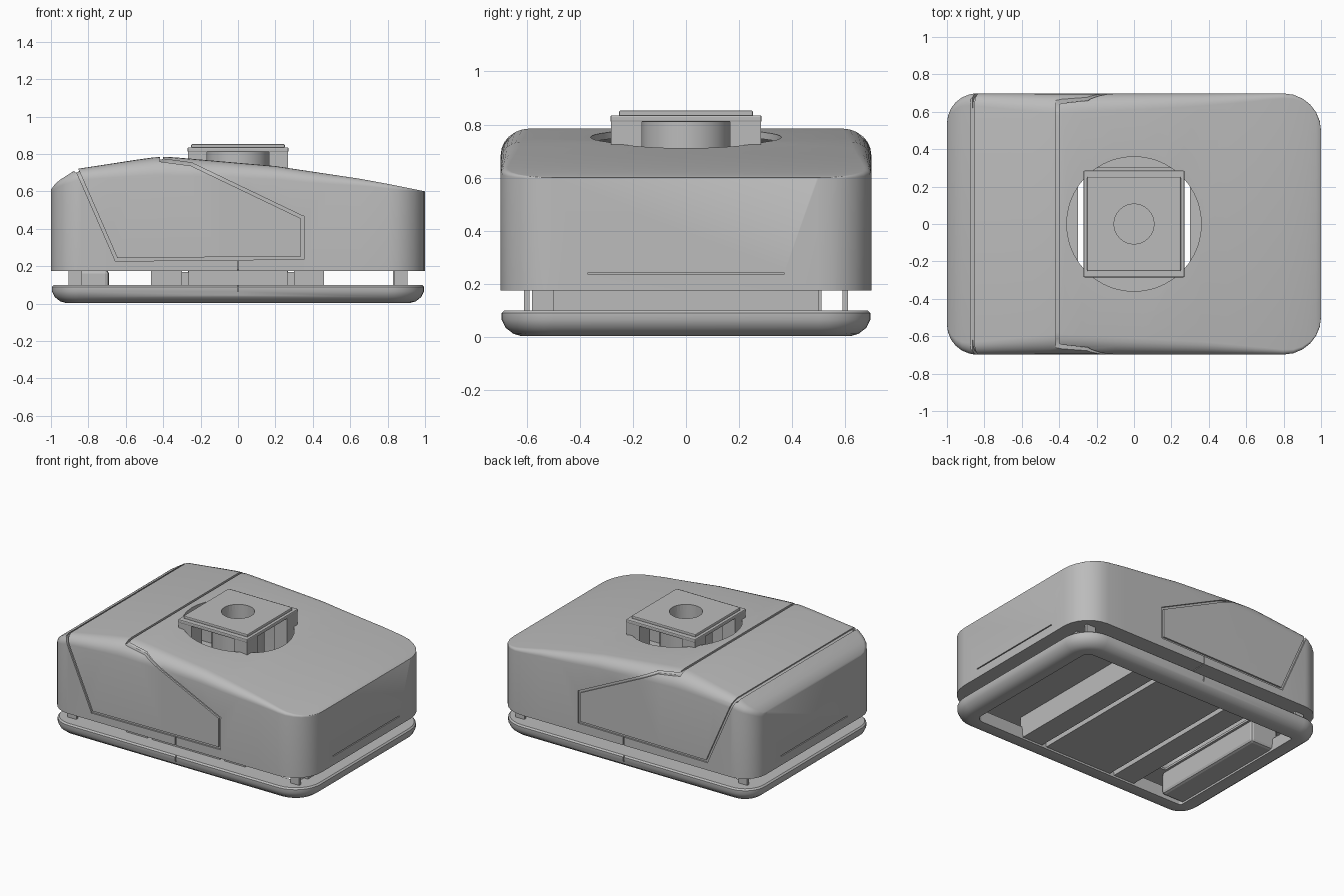
import bpy, bmesh, math
from mathutils import Matrix, Vector

if "Cube" in bpy.data.objects:
    bpy.data.objects.remove(bpy.data.objects["Cube"], do_unlink=True)

grey = bpy.data.materials.new("plain grey")
grey.use_nodes = True
grey.diffuse_color = (0.5, 0.5, 0.5, 1)
grey.node_tree.nodes["Principled BSDF"].inputs["Base Color"].default_value = (0.5, 0.5, 0.5, 1)


def make(name, bm):
    bmesh.ops.recalc_face_normals(bm, faces=bm.faces)
    mesh = bpy.data.meshes.new(name)
    bm.to_mesh(mesh)
    bm.free()
    mesh.materials.append(grey)
    ob = bpy.data.objects.new(name, mesh)
    bpy.context.collection.objects.link(ob)
    return ob


def box(name, lo, hi, bevel=0):
    bm = bmesh.new()
    size = Vector(hi) - Vector(lo)
    mid = (Vector(hi) + Vector(lo)) / 2
    bmesh.ops.create_cube(bm, size=1, matrix=Matrix.Translation(mid) @ Matrix.Diagonal((*size, 1)))
    if bevel:
        bmesh.ops.bevel(bm, geom=bm.edges[:], offset=bevel, segments=2, affect='EDGES', profile=0.5)
    return make(name, bm)


def cylinder(name, radius, z0, z1, sides=32):
    bm = bmesh.new()
    bmesh.ops.create_cone(bm, cap_ends=True, segments=sides, radius1=radius, radius2=radius,
                          depth=z1 - z0, matrix=Matrix.Translation((0, 0, (z0 + z1) / 2)))
    return make(name, bm)


def activate(ob):
    for other in bpy.context.selected_objects:
        other.select_set(False)
    ob.select_set(True)
    bpy.context.view_layer.objects.active = ob


def combine(ob, tool, mode='DIFFERENCE'):
    mod = ob.modifiers.new("cut", 'BOOLEAN')
    mod.object, mod.operation, mod.solver = tool, mode, 'EXACT'
    activate(ob)
    bpy.ops.object.modifier_apply(modifier=mod.name)
    bpy.data.objects.remove(tool, do_unlink=True)


def smooth(ob, degrees=30):
    activate(ob)
    bpy.ops.object.shade_smooth_by_angle(angle=math.radians(degrees))


def curve(points, x):
    for (xa, va), (xb, vb) in zip(points, points[1:]):
        if x <= xb:
            return va + (vb - va) * (x - xa) / (xb - xa)
    return points[-1][1]


# Side silhouette of the hood and the roundness of its long edges
HOOD = [(-1, .61), (-.97, .65), (-.86, .72), (-.55, .768), (-.45, .782), (-.38, .785),
        (-.28, .777), (.2, .735), (.7, .66), (1, .60)]
ROUND = [(-1, .02), (-.86, .06), (-.4, .10), (.4, .06), (1, .006)]
R_LEFT, R_RIGHT = .16, .2


def hood_loft(name, inset, z0):
    """Cross-sections lofted along x, shrunk by inset."""
    length, width = 1 - inset, .698 - inset
    turns = [math.sin(math.radians(15 * i)) for i in range(7)]
    xs = [length - R_RIGHT + R_RIGHT * s for s in turns]
    xs += [-length + R_LEFT - R_LEFT * s for s in turns]
    xs += [-.86 * length, -.7] + [x * length for x, _ in HOOD[3:8]] + [-.1, .05, .35, .5, .65]
    bm = bmesh.new()
    rows = []
    for x in sorted(xs):
        r = R_RIGHT if x > 0 else R_LEFT
        past = min(r, max(0, abs(x) - length + r))
        w = width - r + math.sqrt(r * r - past * past)
        top = curve(HOOD, x / length) - inset
        drop = curve(ROUND, x / length)
        half = [(w, z0)]
        for i in range(7):
            a = math.radians(15 * i)
            half.append((w - 1.1 * drop * (1 - math.cos(a)), top - drop * (1 - math.sin(a))))
        section = half + [(-y, z) for y, z in reversed(half)]
        rows.append([bm.verts.new((x, y, z)) for y, z in section])
    n = len(rows[0])
    for a, b in zip(rows, rows[1:]):
        for i in range(n):
            bm.faces.new((a[i], a[(i + 1) % n], b[(i + 1) % n], b[i]))
    bm.faces.new(rows[0])
    bm.faces.new(rows[-1])
    return make(name, bm)


# Hood shell: panel grooves are cut through, then closed again by a core slightly inside
hood = hood_loft("hood_shell", 0, .175)
PANEL = [(-.86, .715), (-.65, .235), (.345, .245), (.345, .46), (-.25, .745), (-.41, .766)]
for (xa, za), (xb, zb) in zip(PANEL, PANEL[1:]):
    run = math.hypot(xb - xa, zb - za) / 2 + .008
    slab = box("groove", (-run, -1, -.008), (run, 1, .008))
    turn = Matrix.Rotation(-math.atan2(zb - za, xb - xa), 4, 'Y')
    slab.data.transform(Matrix.Translation(((xa + xb) / 2, 0, (za + zb) / 2)) @ turn)
    combine(hood, slab)
for x, z in ((-.41, .76), (-.865, .70)):
    combine(hood, box("groove", (x - .008, -1, z), (x + .008, 1, .9)))
combine(hood, box("groove", (-.003, -1, .1), (.003, 1, .24)))
combine(hood, box("groove", (-2, -.37, .236), (2, .37, .243)))
combine(hood, hood_loft("core", .012, .18), 'UNION')
# Hollow inside above a thin floor, open round the mast and over the right drive
combine(hood, hood_loft("hollow", .026, .19))
combine(hood, cylinder("opening", .36, .5, 1, 40))
combine(hood, box("floor_opening", (-.3, -.28, .1), (.3, .3, .3)))
combine(hood, box("floor_opening", (-.68, -.5, .1), (-.475, .5, .3)))
smooth(hood, 25)


# Bumper ring running round the foot
def outline(inset):
    pts = []
    for i, (sx, sy) in enumerate(((1, 1), (-1, 1), (-1, -1), (1, -1))):
        r = (R_RIGHT if sx > 0 else R_LEFT)
        cx, cy = sx * (1 - r), sy * (.7 - r)
        for k in range(9):
            a = math.radians(90 * i + 11.25 * k)
            pts.append((cx + (r - inset) * math.cos(a), cy + (r - inset) * math.sin(a)))
    return pts


bm = bmesh.new()
RIM = [(.145, .005), (.08, .003), (.05, .012), (.02, .035), (.005, .065), (.005, .09), (.015, .1),
       (.135, .1)]
loops = [[bm.verts.new((x, y, z)) for x, y in outline(d)] for d, z in RIM]
for a, b in zip(loops, loops[1:] + loops[:1]):
    for i in range(len(a)):
        j = (i + 1) % len(a)
        bm.faces.new((a[i], a[j], b[j], b[i]))
bumper = make("bumper_ring", bm)
for s in (-1, 1):
    y = sorted((s * .685, s * .75))
    combine(bumper, box("seam", (-.004, y[0], -.1), (.004, y[1], .2)))
smooth(bumper, 40)

# Chassis beams with open slots between them, stepped up to the hood floor
for name, x0, x1 in (("right_chassis_beam", -.465, -.3), ("chassis_plate", -.265, .265),
                     ("left_chassis_beam", .3, .46)):
    box(name, (x0, -.58, .02), (x1, .58, .1))
    box(name + "_riser", (x0, -.58, .1), (x1, .51, .177))
for s, side in ((-1, "front"), (1, "back")):
    y = sorted((s * .4, s * .5))
    box(side + "_chassis_joint", (-.31, y[0], .06), (.31, y[1], .17))

# Drive housings and thin corner posts that carry the hood
box("right_drive_housing", (-.905, -.55, .02), (-.69, .35, .18), .02)
box("left_drive_housing", (.83, -.5, .03), (.895, .5, .18))
for sx in (-1, 1):
    for sy in (-1, 1):
        x, y = sx * .87, sy * .6
        box("corner_post", (x - .035, y - .01, .07), (x + .035, y + .01, .18))

# Mast on top: column, corner legs and a stepped plate with a round bore
column = cylinder("mast_column", .168, .16, .82)
combine(column, cylinder("bore", .107, .6, 1))
smooth(column)
for sx in (-1, 1):
    for sy in (-1, 1):
        x, y = sorted((sx * .165, sx * .268)), sorted((sy * .165, sy * .282))
        box("mast_leg", (x[0], y[0], .16), (x[1], y[1], .82))
for name, hx, hy, z0, z1 in (("mast_plate", .27, .285, .81, .835), ("mast_cap", .25, .252, .83, .853)):
    plate = box(name, (-hx, -hy, z0), (hx, hy, z1), .006)
    combine(plate, cylinder("bore", .107, .6, 1))
